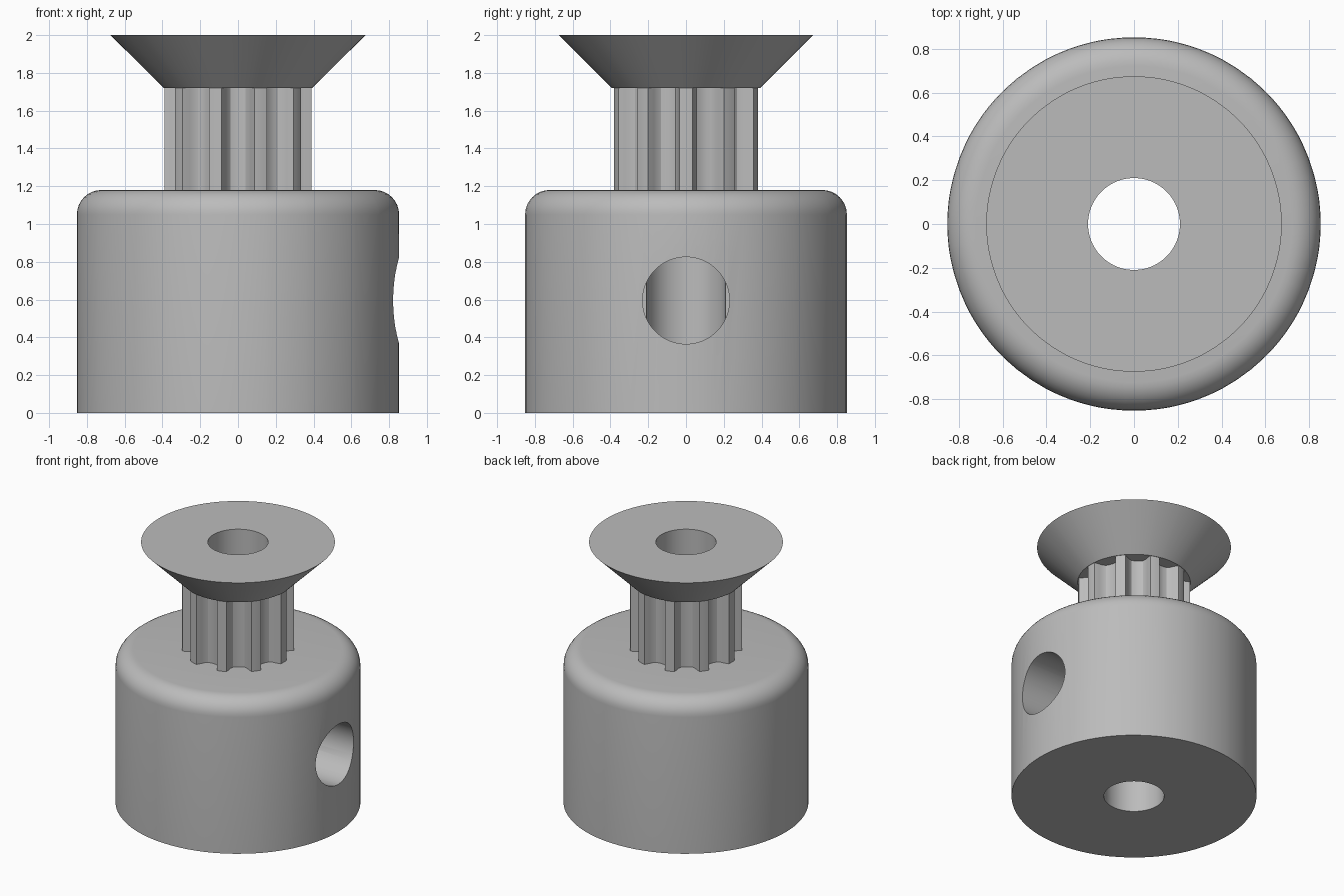
import bpy, bmesh
from math import sin, cos, pi, atan2, hypot, radians

if "Cube" in bpy.data.objects:
    bpy.data.objects.remove(bpy.data.objects["Cube"])

metal = bpy.data.materials.new("plain grey metal")
metal.use_nodes = True
GREY = (0.5, 0.5, 0.5, 1)
metal.diffuse_color = GREY
metal.node_tree.nodes["Principled BSDF"].inputs["Base Color"].default_value = GREY

TEETH = 10
BORE, HUB, TIP, RIM = 0.21, 0.853, 0.39, 0.675
HUB_TOP, NECK_TOP, TOP, FILLET = 1.18, 1.72, 2.0, 0.13

# One pitch of the toothed section: a groove flanked by two half tooth tips
half_groove = [(0.015, 0.3), (0.04, 0.306), (0.058, 0.325), (0.067, 0.345), (0.087, 0.38)]
half = [(atan2(t, r), hypot(t, r)) for t, r in half_groove]
half.append((radians(15.5), TIP))
pitch = [(-a, r) for a, r in reversed(half)] + half + [(pi / TEETH, TIP)]
section = [(a + (2 * k + 1) * pi / TEETH, r) for k in range(TEETH) for a, r in pitch]


def circle(radius, z):
    return [(radius * cos(a), radius * sin(a), z) for a, _ in section]


def toothed(z):
    return [(r * cos(a), r * sin(a), z) for a, r in section]


def skin(name, rings, closed=False):
    """Bridge a stack of rings, listed from the bore's lower end outward and up."""
    bm = bmesh.new()
    loops = [[bm.verts.new(p) for p in ring] for ring in rings]
    if closed:
        loops.append(loops[0])
    n = len(section)
    for low, high in zip(loops, loops[1:]):
        for i in range(n):
            j = (i + 1) % n
            bm.faces.new((low[i], low[j], high[j], high[i]))
    mesh = bpy.data.meshes.new(name)
    bm.to_mesh(mesh)
    bm.free()
    mesh.materials.append(metal)
    obj = bpy.data.objects.new(name, mesh)
    bpy.context.collection.objects.link(obj)
    return obj


def activate(obj):
    bpy.ops.object.select_all(action='DESELECT')
    obj.select_set(True)
    bpy.context.view_layer.objects.active = obj


# Hub with a rounded shoulder
shoulder = [circle(HUB - FILLET + FILLET * cos(a), HUB_TOP - FILLET + FILLET * sin(a))
            for a in (k * pi / 16 for k in range(9))]
hub = skin("hub", [circle(BORE, 0), circle(HUB, 0)] + shoulder + [circle(BORE, HUB_TOP)], True)

# Set screw hole, from the bore's axis out through the left side
bpy.ops.mesh.primitive_cylinder_add(vertices=64, radius=0.23, depth=1,
                                    location=(0.5, 0, 0.595), rotation=(0, pi / 2, 0))
cutter = bpy.context.object
cutter.name = "screw_hole_cutter"
cutter.hide_render = True
cutter.data.materials.append(metal)
cut = hub.modifiers.new("screw_hole", 'BOOLEAN')
cut.operation, cut.solver, cut.object = 'DIFFERENCE', 'EXACT', cutter
activate(hub)
bpy.ops.object.modifier_apply(modifier=cut.name)
bpy.data.objects.remove(cutter)

# Toothed neck and flared flange, with the bore running through both
neck = skin("toothed_neck", [toothed(HUB_TOP), toothed(NECK_TOP)])
flange = skin("flange", [toothed(NECK_TOP), circle(TIP + 0.003, NECK_TOP), circle(RIM, TOP),
                         circle(BORE, TOP), circle(BORE, HUB_TOP)])

for part in (hub, neck, flange):
    activate(part)
    bpy.ops.object.shade_smooth_by_angle(angle=radians(32))
